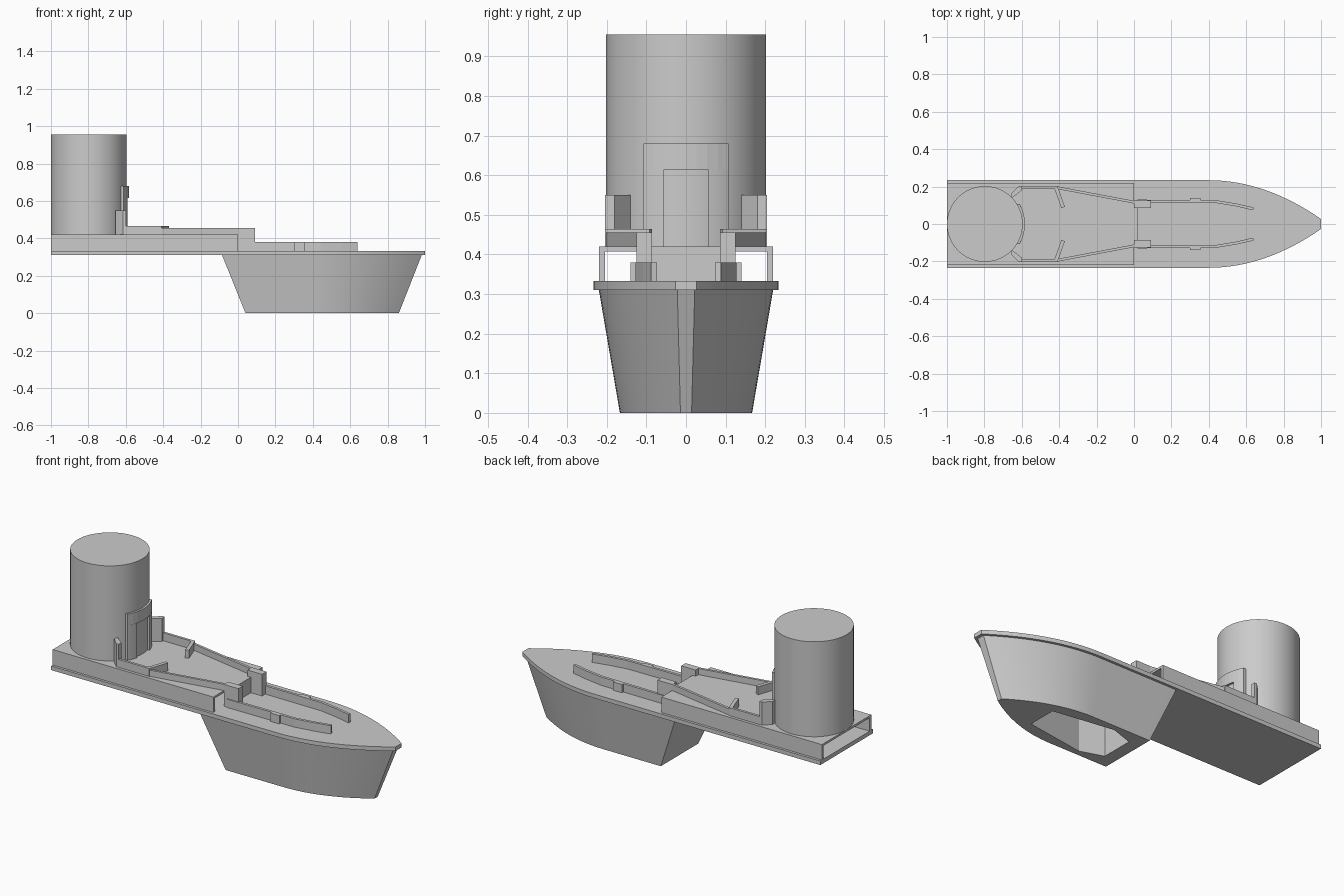
import bpy, bmesh, math
from mathutils import Vector

if "Cube" in bpy.data.objects:
    bpy.data.objects.remove(bpy.data.objects["Cube"])


def loft(name, rings, mirror=False, smooth=False):
    """Closed solid from equal-length rings of 3D points."""
    bm = bmesh.new()
    vs = [[bm.verts.new(p) for p in r] for r in rings]
    n = len(rings[0])
    for a, b in zip(vs, vs[1:]):
        for i in range(n):
            j = (i + 1) % n
            bm.faces.new((a[i], a[j], b[j], b[i]))
    bm.faces.new(vs[0][::-1])
    bm.faces.new(vs[-1])
    bmesh.ops.recalc_face_normals(bm, faces=bm.faces)
    me = bpy.data.meshes.new(name)
    bm.to_mesh(me)
    bm.free()
    ob = bpy.data.objects.new(name, me)
    bpy.context.collection.objects.link(ob)
    if mirror:
        m = ob.modifiers.new("mirror", "MIRROR")
        m.use_axis = (False, True, False)
        m.use_mirror_merge = False
    if smooth:
        bpy.ops.object.select_all(action='DESELECT')
        bpy.context.view_layer.objects.active = ob
        ob.select_set(True)
        bpy.ops.object.shade_smooth_by_angle(angle=math.radians(30))
    return ob


def prism(name, pts, z0, z1, **kw):
    return loft(name, [[(x, y, z) for x, y in pts] for z in (z0, z1)], **kw)


def box(name, x0, x1, y0, y1, z0, z1, **kw):
    return prism(name, [(x0, y0), (x1, y0), (x1, y1), (x0, y1)], z0, z1, **kw)


def wall(name, path, t, z0, z1, **kw):
    """Wall of thickness t to the right of a path, with mitred corners."""
    p = [Vector(q) for q in path]
    normals = []
    for a, b in zip(p, p[1:]):
        d = (b - a).normalized()
        normals.append(Vector((d.y, -d.x)))
    inner = []
    for i, q in enumerate(p):
        n0, n1 = normals[max(i - 1, 0)], normals[min(i, len(normals) - 1)]
        m = (n0 + n1).normalized()
        inner.append(q + m * t / m.dot(n0))
    pts = [tuple(q) for q in p + inner[::-1]]
    return prism(name, pts, z0, z1, **kw)


def outline(x0, xc, x1, w, tip, n=16):
    """Ship plan: square stern, straight sides, parabolic bow."""
    half = [(x0, w)]
    for i in range(n + 1):
        t = i / n
        half.append((xc + (x1 - xc) * t, w - (w - tip) * t * t))
    return half + [(x, -y) for x, y in reversed(half)]


# Deck plate
prism("deck", outline(-1, 0.40, 1, 0.234, 0.027), 0.31, 0.333, smooth=True)

# Tapered hull with a pocket cut in its underside
bottom = [(x, y, 0) for x, y in outline(0.04, 0.40, 0.86, 0.167, 0.014)]
top = [(x, y, 0.31) for x, y in outline(-0.085, 0.40, 0.982, 0.22, 0.022)]
hull = loft("hull", [bottom, top], smooth=True)
pocket = [(0.11, 0.092), (0.24, 0.135), (0.59, 0.082)]
cutter = prism("hull_pocket_cutter", pocket + [(x, -y) for x, y in reversed(pocket)], -0.1, 0.30)
cutter.hide_render = True
cutter.hide_set(True)
cut = hull.modifiers.new("pocket", "BOOLEAN")
cut.object = cutter
cut.operation = 'DIFFERENCE'
cut.solver = 'EXACT'

# Raised stern deck, open at both ends
tunnel = [(-0.22, 0.333), (-0.22, 0.42), (0.22, 0.42), (0.22, 0.333),
          (0.205, 0.333), (0.205, 0.408), (-0.205, 0.408), (-0.205, 0.333)]
loft("stern_deck", [[(x, y, z) for y, z in tunnel] for x in (-1, 0)])
box("step_wall", 0, 0.02, -0.086, 0.086, 0.333, 0.42)

# Low bulwark around the fore deck
wall("fore_bulwark", [(0.02, 0.13), (0.44, 0.127), (0.55, 0.109), (0.64, 0.088)],
     0.015, 0.333, 0.38, mirror=True)
box("fore_bulwark_block", 0.30, 0.355, 0.12, 0.14, 0.333, 0.38, mirror=True)

# Bulwark on the stern deck
box("step_post", 0.0, 0.09, 0.086, 0.125, 0.333, 0.455, mirror=True)
wall("stern_bulwark", [(-0.42, 0.203), (0.01, 0.122)], 0.014, 0.42, 0.455, mirror=True)
wall("stern_bulwark_aft", [(-0.61, 0.204), (-0.41, 0.204)], 0.014, 0.42, 0.465, mirror=True)
wall("bulwark_hook", [(-0.41, 0.203), (-0.395, 0.165), (-0.37, 0.092)],
     0.02, 0.42, 0.465, mirror=True)
prism("tower_flare", [(-0.655, 0.137), (-0.60, 0.18), (-0.60, 0.204), (-0.615, 0.204),
                      (-0.655, 0.165)], 0.42, 0.55, mirror=True)

# Tower
R, CX = 0.2025, -0.7975
ring = [(CX + R * math.cos(k * math.tau / 64), R * math.sin(k * math.tau / 64)) for k in range(64)]
prism("tower", ring, 0.42, 0.955, smooth=True)


# Curved door frame on the tower
def arc_plate(name, y0, y1, z0, z1, n=8, **kw):
    ro, ri = R + 0.012, R - 0.004
    ys = [y0 + (y1 - y0) * i / n for i in range(n + 1)]
    pts = [(CX + math.sqrt(ro * ro - y * y), y) for y in ys]
    pts += [(CX + math.sqrt(ri * ri - y * y), y) for y in reversed(ys)]
    return prism(name, pts, z0, z1, **kw)


arc_plate("door_jamb", 0.055, 0.107, 0.42, 0.615, mirror=True)
arc_plate("door_lintel", -0.107, 0.107, 0.615, 0.68)
